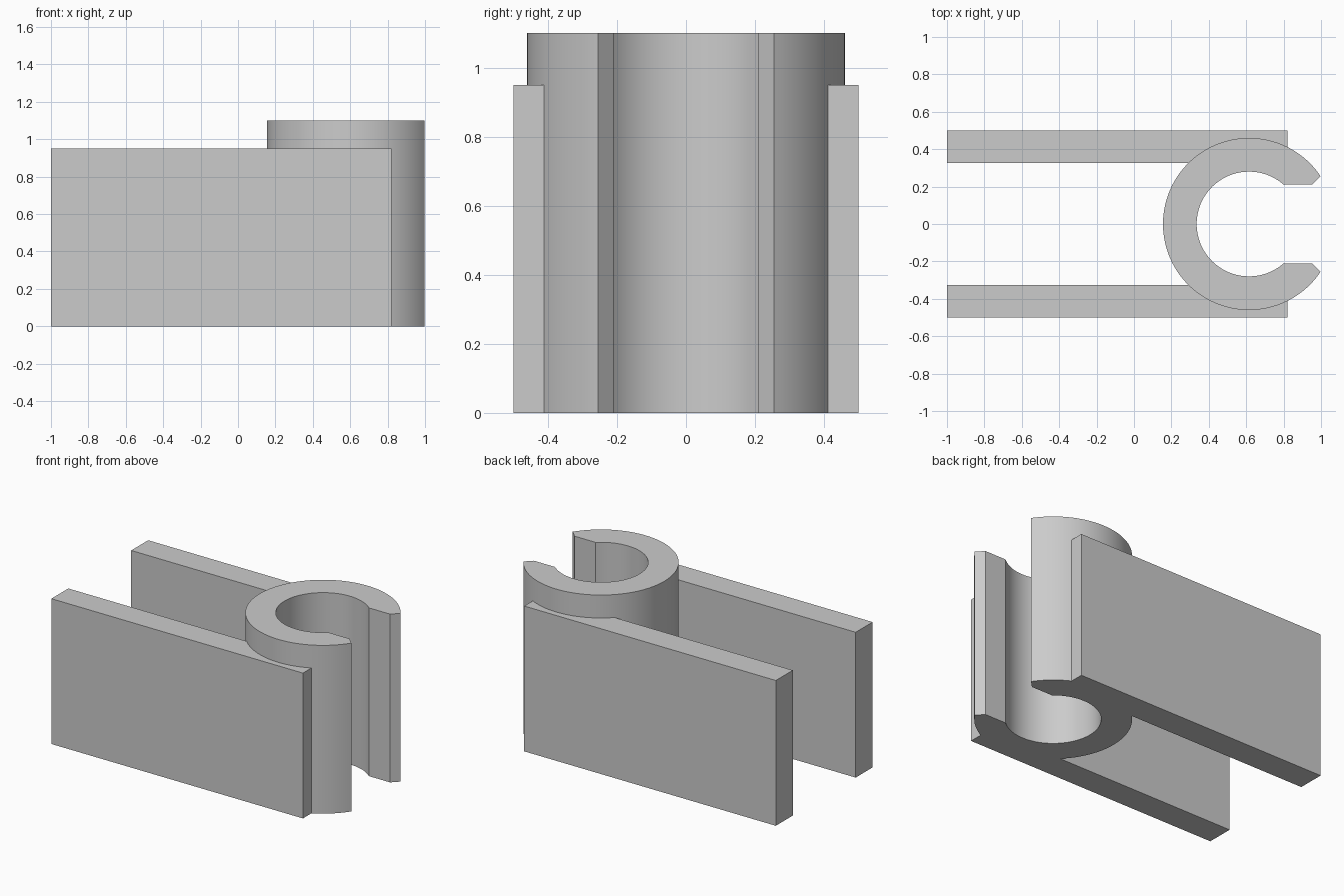
import bpy, bmesh
from math import asin, acos, cos, sin, pi, radians

cube = bpy.data.objects.get("Cube")
if cube:
    bpy.data.objects.remove(cube, do_unlink=True)

grey = bpy.data.materials.new("plain grey")
grey.use_nodes = True
grey.diffuse_color = (0.6, 0.6, 0.6, 1)
grey.node_tree.nodes["Principled BSDF"].inputs["Base Color"].default_value = (0.6, 0.6, 0.6, 1)

CENTRE, OUTER, INNER = 0.615, 0.46, 0.28
TUBE_TOP, PLATE_TOP = 1.10, 0.95
SLOT, MOUTH = 0.21, 0.255
PLATE_IN, PLATE_OUT, PLATE_END = 0.325, 0.5, 0.82


def arc(radius, start, end, steps):
    """Points on a circle about the tube axis."""
    angles = [start + (end - start) * i / steps for i in range(steps + 1)]
    return [(CENTRE + radius * cos(a), radius * sin(a)) for a in angles]


def prism(name, outline, height):
    """Extrude a flat outline up from the ground."""
    bm = bmesh.new()
    base = bm.faces.new([bm.verts.new((x, y, 0)) for x, y in outline])
    top = bmesh.ops.extrude_face_region(bm, geom=[base])["geom"]
    bmesh.ops.translate(bm, vec=(0, 0, height),
                        verts=[v for v in top if isinstance(v, bmesh.types.BMVert)])
    bmesh.ops.recalc_face_normals(bm, faces=bm.faces)
    mesh = bpy.data.meshes.new(name)
    bm.to_mesh(mesh)
    bm.free()
    mesh.materials.append(grey)
    obj = bpy.data.objects.new(name, mesh)
    bpy.context.collection.objects.link(obj)
    bpy.ops.object.select_all(action="DESELECT")
    obj.select_set(True)
    bpy.context.view_layer.objects.active = obj
    bpy.ops.object.shade_smooth_by_angle(angle=radians(20))
    return obj


# Slotted tube with chamfered lips at the mouth
outer_start, inner_start = asin(MOUTH / OUTER), asin(SLOT / INNER)
lip_x = CENTRE + OUTER * cos(outer_start) - (MOUTH - SLOT)
tube = arc(OUTER, outer_start, 2 * pi - outer_start, 96)
tube.append((lip_x, -SLOT))
tube += arc(INNER, 2 * pi - inner_start, inner_start, 80)
tube.append((lip_x, SLOT))
prism("slotted_tube", tube, TUBE_TOP)

# Side plates, hollowed where they meet the tube
seat = OUTER - 0.004
hollow = arc(seat, pi - asin(PLATE_IN / seat), acos((PLATE_END - CENTRE) / seat), 40)
plate = [(-1, PLATE_IN)] + hollow + [(PLATE_END, PLATE_OUT), (-1, PLATE_OUT)]
for name, side in (("back_plate", 1), ("front_plate", -1)):
    prism(name, [(x, side * y) for x, y in plate], PLATE_TOP)
